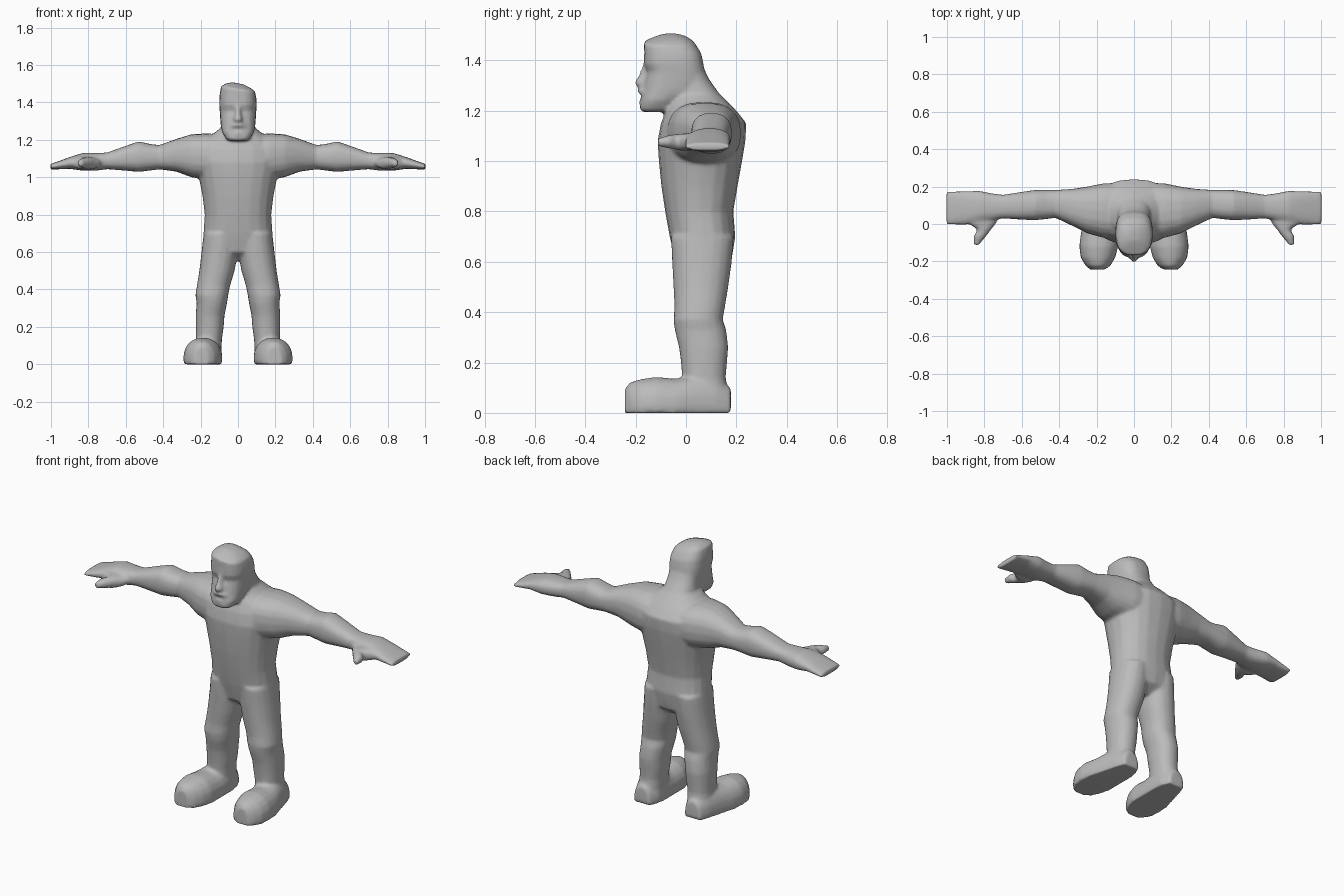
import bpy, bmesh, math

SIDES = 20
bm = bmesh.new()


def loft(rings, axis, side=1, power=2.2, tilt=0.0, floor=False):
    """Closed skin over rings (t, a0, a1, b0, b1) set along one axis."""
    loops = []
    for t, a0, a1, b0, b1 in rings:
        loop = []
        for i in range(SIDES):
            ang = 2 * math.pi * i / SIDES
            c, s = math.cos(ang), math.sin(ang)
            a = (a0 + a1) / 2 + (a1 - a0) / 2 * math.copysign(abs(c) ** (2 / power), c)
            b = (b0 + b1) / 2 + (b1 - b0) / 2 * math.copysign(abs(s) ** (2 / power), s)
            x, y, z = {'x': (t, a, b), 'y': (a, t, b), 'z': (a, b, t)}[axis]
            z += tilt * x * max(0, z - 1.38) * 10
            if floor:
                z = max(z, 0)
            loop.append(bm.verts.new((side * x, y, z)))
        loops.append(loop)
    faces = [bm.faces.new(loops[0]), bm.faces.new(loops[-1])]
    for lo, hi in zip(loops, loops[1:]):
        for i in range(SIDES):
            j = (i + 1) % SIDES
            faces.append(bm.faces.new((lo[i], lo[j], hi[j], hi[i])))
    bmesh.ops.recalc_face_normals(bm, faces=faces)


def sym(rows):
    """Rows (t, half width, b0, b1) centred on x = 0."""
    return [(t, -w, w, b0, b1) for t, w, b0, b1 in rows]


# torso, shoulders and neck
loft(sym([(0.555, 0.06, 0.02, 0.12), (0.60, 0.17, -0.04, 0.18), (0.70, 0.185, -0.065, 0.196),
          (0.80, 0.178, -0.083, 0.188), (0.90, 0.19, -0.098, 0.205), (1.00, 0.21, -0.108, 0.223),
          (1.08, 0.23, -0.113, 0.236), (1.15, 0.22, -0.10, 0.24), (1.20, 0.18, -0.08, 0.20),
          (1.235, 0.13, -0.06, 0.165), (1.265, 0.092, -0.065, 0.135), (1.32, 0.085, -0.06, 0.095),
          (1.37, 0.085, -0.06, 0.07)]), 'z', power=2.3)

# head with a slanted crown
loft(sym([(1.195, 0.05, -0.172, -0.085), (1.207, 0.066, -0.184, -0.05), (1.24, 0.085, -0.180, -0.02),
          (1.28, 0.093, -0.170, 0.05), (1.32, 0.096, -0.164, 0.075), (1.355, 0.098, -0.154, 0.074),
          (1.385, 0.101, -0.168, 0.07), (1.43, 0.099, -0.166, 0.06), (1.472, 0.091, -0.168, 0.032),
          (1.49, 0.066, -0.125, 0.005), (1.502, 0.03, -0.09, -0.03)]), 'z', power=2.7, tilt=-0.16)

# nose
loft(sym([(1.295, 0.022, -0.19, -0.13), (1.308, 0.025, -0.207, -0.13),
          (1.34, 0.016, -0.188, -0.13), (1.385, 0.012, -0.170, -0.13)]), 'z')
# moustache and lower lip
loft(sym([(1.258, 0.055, -0.172, -0.12), (1.275, 0.048, -0.194, -0.12),
          (1.292, 0.025, -0.188, -0.12)]), 'z')
loft(sym([(1.225, 0.04, -0.185, -0.12), (1.242, 0.035, -0.187, -0.12)]), 'z')

for s in (1, -1):
    # arm and mitten hand
    loft([(0.05, -0.07, 0.22, 1.00, 1.22), (0.16, -0.075, 0.218, 0.985, 1.235),
          (0.25, -0.05, 0.20, 1.00, 1.23), (0.33, -0.01, 0.188, 1.03, 1.205),
          (0.42, 0.033, 0.182, 1.042, 1.172), (0.47, 0.026, 0.182, 1.036, 1.178),
          (0.53, 0.02, 0.182, 1.028, 1.192), (0.60, 0.023, 0.172, 1.035, 1.168),
          (0.70, 0.03, 0.156, 1.043, 1.132), (0.76, 0.018, 0.164, 1.035, 1.130),
          (0.83, 0.008, 0.178, 1.035, 1.130), (0.90, -0.004, 0.175, 1.045, 1.108),
          (0.97, -0.004, 0.175, 1.042, 1.082), (1.003, -0.002, 0.174, 1.040, 1.072)],
         'x', s, power=2.5)
    # thumb
    loft([(0.07, 0.72, 0.89, 1.05, 1.11), (0.005, 0.735, 0.89, 1.04, 1.11),
          (-0.03, 0.765, 0.835, 1.042, 1.108), (-0.065, 0.79, 0.858, 1.05, 1.104),
          (-0.113, 0.83, 0.856, 1.058, 1.090)], 'y', s)
    # leg with knee
    loft([(0.06, 0.09, 0.232, -0.02, 0.172), (0.14, 0.085, 0.225, -0.015, 0.158),
          (0.20, 0.076, 0.226, -0.02, 0.163), (0.26, 0.072, 0.226, -0.028, 0.168),
          (0.33, 0.058, 0.222, -0.045, 0.160), (0.37, 0.052, 0.228, -0.05, 0.146),
          (0.42, 0.042, 0.220, -0.046, 0.155), (0.50, 0.018, 0.207, -0.05, 0.168),
          (0.60, 0.0, 0.195, -0.055, 0.182), (0.70, 0.0, 0.184, -0.06, 0.19)], 'z', s)
    # foot with flat sole
    loft([(-0.243, 0.155, 0.235, -0.07, 0.095), (-0.222, 0.125, 0.26, -0.08, 0.122),
          (-0.18, 0.10, 0.285, -0.08, 0.134), (-0.12, 0.084, 0.293, -0.08, 0.143),
          (-0.04, 0.084, 0.283, -0.08, 0.136), (0.05, 0.084, 0.257, -0.08, 0.15),
          (0.12, 0.088, 0.238, -0.08, 0.14), (0.178, 0.115, 0.215, -0.08, 0.10)],
         'y', s, floor=True)

# one continuous skin
mesh = bpy.data.meshes.new("body")
bm.to_mesh(mesh)
bm.free()
body = bpy.data.objects.new("body", mesh)
bpy.context.collection.objects.link(body)
bpy.context.view_layer.objects.active = body
body.select_set(True)

remesh = body.modifiers.new("blend", 'REMESH')
remesh.mode = 'VOXEL'
remesh.voxel_size = 0.009
soften = body.modifiers.new("soften", 'SMOOTH')
soften.factor = 0.5
soften.iterations = 5
reduce = body.modifiers.new("reduce", 'DECIMATE')
reduce.ratio = 0.3
for name in ("blend", "soften", "reduce"):
    bpy.ops.object.modifier_apply(modifier=name)

grey = bpy.data.materials.new("plain_grey")
grey.diffuse_color = (0.5, 0.5, 0.5, 1)
body.data.materials.clear()
body.data.materials.append(grey)
for p in body.data.polygons:
    p.material_index = 0
bpy.ops.object.shade_smooth_by_angle(angle=math.radians(50))
